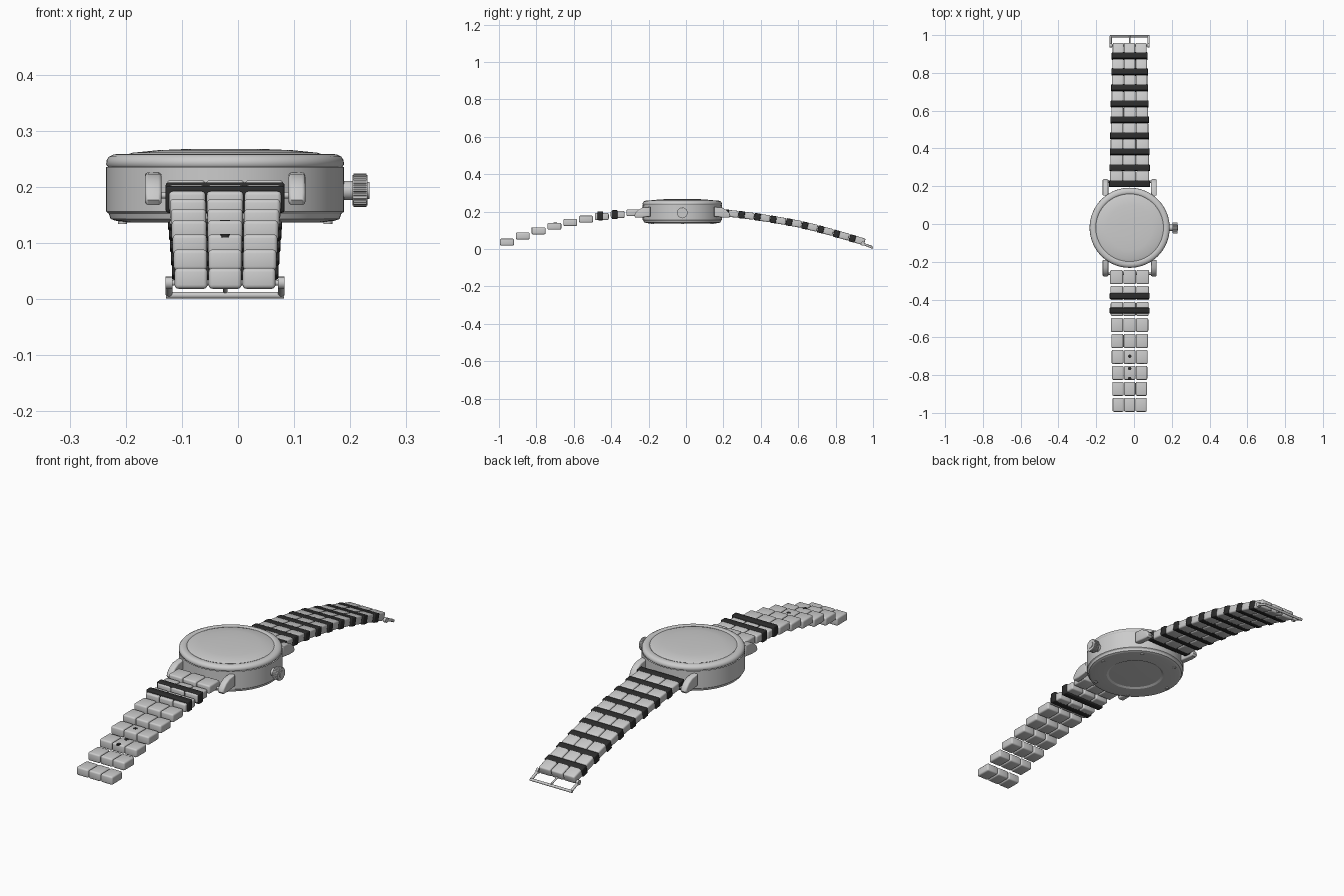
import bpy, bmesh, math
from mathutils import Matrix, Vector

if "Cube" in bpy.data.objects:
    bpy.data.objects.remove(bpy.data.objects["Cube"])

CX, CY = -0.023, -0.02      # centre of the case
PITCH = 0.0845              # spacing of band rows


def material(name, value):
    m = bpy.data.materials.new(name)
    m.use_nodes = True
    colour = (value, value, value, 1)
    m.diffuse_color = colour
    m.node_tree.nodes["Principled BSDF"].inputs["Base Color"].default_value = colour
    return m


SILVER = material("silver grey", 0.6)
BLACK = material("black", 0.025)


def finish(bm, name, mat, angle=40):
    bmesh.ops.recalc_face_normals(bm, faces=bm.faces[:])
    mesh = bpy.data.meshes.new(name)
    bm.to_mesh(mesh)
    bm.free()
    mesh.materials.append(mat)
    ob = bpy.data.objects.new(name, mesh)
    bpy.context.collection.objects.link(ob)
    bpy.ops.object.select_all(action="DESELECT")
    ob.select_set(True)
    bpy.context.view_layer.objects.active = ob
    bpy.ops.object.shade_smooth_by_angle(angle=math.radians(angle))
    return ob


def box(bm, centre, size, bevel, tilt=0):
    mat = Matrix.Translation(centre) @ Matrix.Rotation(tilt, 4, "X") @ Matrix.Diagonal((*size, 1))
    verts = bmesh.ops.create_cube(bm, size=1, matrix=mat)["verts"]
    edges = list({e for v in verts for e in v.link_edges})
    bmesh.ops.bevel(bm, geom=edges, offset=bevel, segments=3, profile=0.5, affect="EDGES")


def rod(bm, a, b, radius, sides=16):
    a, b = Vector(a), Vector(b)
    d = b - a
    mat = Matrix.Translation((a + b) / 2) @ d.to_track_quat("Z", "Y").to_matrix().to_4x4()
    bmesh.ops.create_cone(bm, cap_ends=True, segments=sides, radius1=radius, radius2=radius,
                          depth=d.length, matrix=mat)


def lathe(name, profile, mat, angle=30):
    bm = bmesh.new()
    verts = [bm.verts.new((CX + r, CY, z)) for r, z in profile]
    edges = [bm.edges.new(p) for p in zip(verts, verts[1:])]
    bmesh.ops.spin(bm, geom=verts + edges, cent=(CX, CY, 0), axis=(0, 0, 1),
                   angle=2 * math.pi, steps=72)
    bmesh.ops.remove_doubles(bm, verts=bm.verts[:], dist=0.0002)
    return finish(bm, name, mat, angle)


# Case, bezel, crystal and case back
lathe("case_body", [(0.196, 0.140), (0.204, 0.143), (0.207, 0.152), (0.212, 0.156),
                    (0.212, 0.236)], SILVER)
lathe("bezel", [(0.209, 0.236), (0.212, 0.24), (0.211, 0.248), (0.207, 0.254),
                (0.199, 0.258), (0.188, 0.259), (0.180, 0.257), (0.178, 0.254)], SILVER, 50)
lathe("crystal", [(0.179, 0.256), (0.165, 0.261), (0.12, 0.2655), (0.06, 0.268), (0, 0.268)], SILVER)
lathe("case_back", [(0.196, 0.140), (0.175, 0.137), (0.125, 0.137), (0.116, 0.142),
                    (0.06, 0.1405), (0, 0.14)], SILVER, 20)

bm = bmesh.new()
for i in range(6):
    a = math.radians(60 * i)
    x, y = CX + 0.183 * math.cos(a), CY + 0.183 * math.sin(a)
    rod(bm, (x, y, 0.134), (x, y, 0.145), 0.008)
finish(bm, "back_screws", SILVER)

# Four curved lugs
LUG = [(0.17, 0.226), (0.21, 0.223), (0.235, 0.21), (0.252, 0.192), (0.257, 0.177),
       (0.25, 0.168), (0.22, 0.168), (0.17, 0.174)]
for end, sy in (("front", -1), ("back", 1)):
    for side, sx in (("right", -1), ("left", 1)):
        bm = bmesh.new()
        x = CX + sx * 0.128
        face = bm.faces.new([bm.verts.new((x - 0.015, CY + sy * d, z)) for d, z in LUG])
        out = bmesh.ops.extrude_face_region(bm, geom=[face])["geom"]
        bmesh.ops.translate(bm, vec=(0.03, 0, 0),
                            verts=[g for g in out if isinstance(g, bmesh.types.BMVert)])
        bmesh.ops.recalc_face_normals(bm, faces=bm.faces[:])
        rims = [e for e in bm.edges if abs(e.verts[0].co.x - e.verts[1].co.x) < 0.001]
        bmesh.ops.bevel(bm, geom=rims, offset=0.006, segments=3, profile=0.5, affect="EDGES")
        finish(bm, f"{end}_{side}_lug", SILVER, 45)
    bm = bmesh.new()
    y = CY + sy * 0.243
    rod(bm, (CX - 0.125, y, 0.185), (CX + 0.125, y, 0.185), 0.006)
    finish(bm, f"{end}_spring_bar", SILVER)

# Crown with ribbed rim
bm = bmesh.new()
rod(bm, (CX + 0.2, CY, 0.194), (0.206, CY, 0.194), 0.017, 24)
rod(bm, (0.204, CY, 0.194), (0.231, CY, 0.194), 0.027, 32)
rod(bm, (0.230, CY, 0.194), (0.234, CY, 0.194), 0.015, 24)
for i in range(24):
    a = 2 * math.pi * i / 24
    y, z = CY + 0.027 * math.cos(a), 0.194 + 0.027 * math.sin(a)
    rod(bm, (0.206, y, z), (0.229, y, z), 0.0026, 6)
finish(bm, "crown", SILVER)


def link_row(name, y, z, half, tilt=0):
    bm = bmesh.new()
    w = half * 2 / 3
    for k in (-1, 0, 1):
        box(bm, (CX + k * w, y, z), (w - 0.002, 0.074, 0.037), 0.007, tilt)
    finish(bm, name, SILVER, 45)


# Front band, from the tip towards the case
FRONT_Z = [0.037, 0.070, 0.097, 0.122, 0.142, 0.160, 0.174, 0.185, 0.194]
for i, z in enumerate(FRONT_Z):
    link_row(f"front_link_row_{i + 1}", -0.957 + PITCH * i, z, 0.091 + 0.0017 * i)

# Strap keepers around the front band
for n, y, z in ((1, -0.458, 0.178), (2, -0.381, 0.184)):
    bm = bmesh.new()
    box(bm, (CX, y, z), (0.212, 0.031, 0.048), 0.005)
    finish(bm, f"strap_keeper_{n}", BLACK, 45)

# Adjustment holes on the middle links
bm = bmesh.new()
for y, z in ((-0.70, 0.1405), (-0.765, 0.1155), (-0.818, 0.1155)):
    rod(bm, (CX, y, z - 0.006), (CX, y, z + 0.001), 0.009)
finish(bm, "adjustment_holes", BLACK)

# Back band, from the buckle towards the case, with black joints
BACK_Z = [0.048, 0.073, 0.097, 0.119, 0.138, 0.153, 0.167, 0.179, 0.189]
for i, z in enumerate(BACK_Z):
    y = 0.92 - PITCH * i
    rise = (BACK_Z[i + 1] - z) if i < 8 else 0.008
    tilt = -math.atan2(rise, PITCH)
    half = 0.091 + 0.0017 * i
    link_row(f"back_link_row_{i + 1}", y, z, half, tilt)
    bm = bmesh.new()
    box(bm, (CX, y - 0.031, z + 0.31 * rise + 0.001), (2 * half + 0.008, 0.033, 0.039), 0.004, tilt)
    finish(bm, f"back_joint_{i + 1}", BLACK, 45)

# Buckle frame with its tongue
bm = bmesh.new()
for s in (-1, 1):
    x = CX + s * 0.1
    rod(bm, (x, 0.94, 0.031), (x, 0.994, 0.009), 0.006)
    rod(bm, (x - 0.006, 0.945, 0.029), (x + 0.006, 0.945, 0.029), 0.011)
rod(bm, (CX - 0.105, 0.945, 0.029), (CX + 0.105, 0.945, 0.029), 0.005)
rod(bm, (CX - 0.105, 0.994, 0.007), (CX + 0.105, 0.994, 0.007), 0.006)
rod(bm, (CX, 0.945, 0.03), (CX, 0.996, 0.013), 0.004)
finish(bm, "buckle", SILVER)
